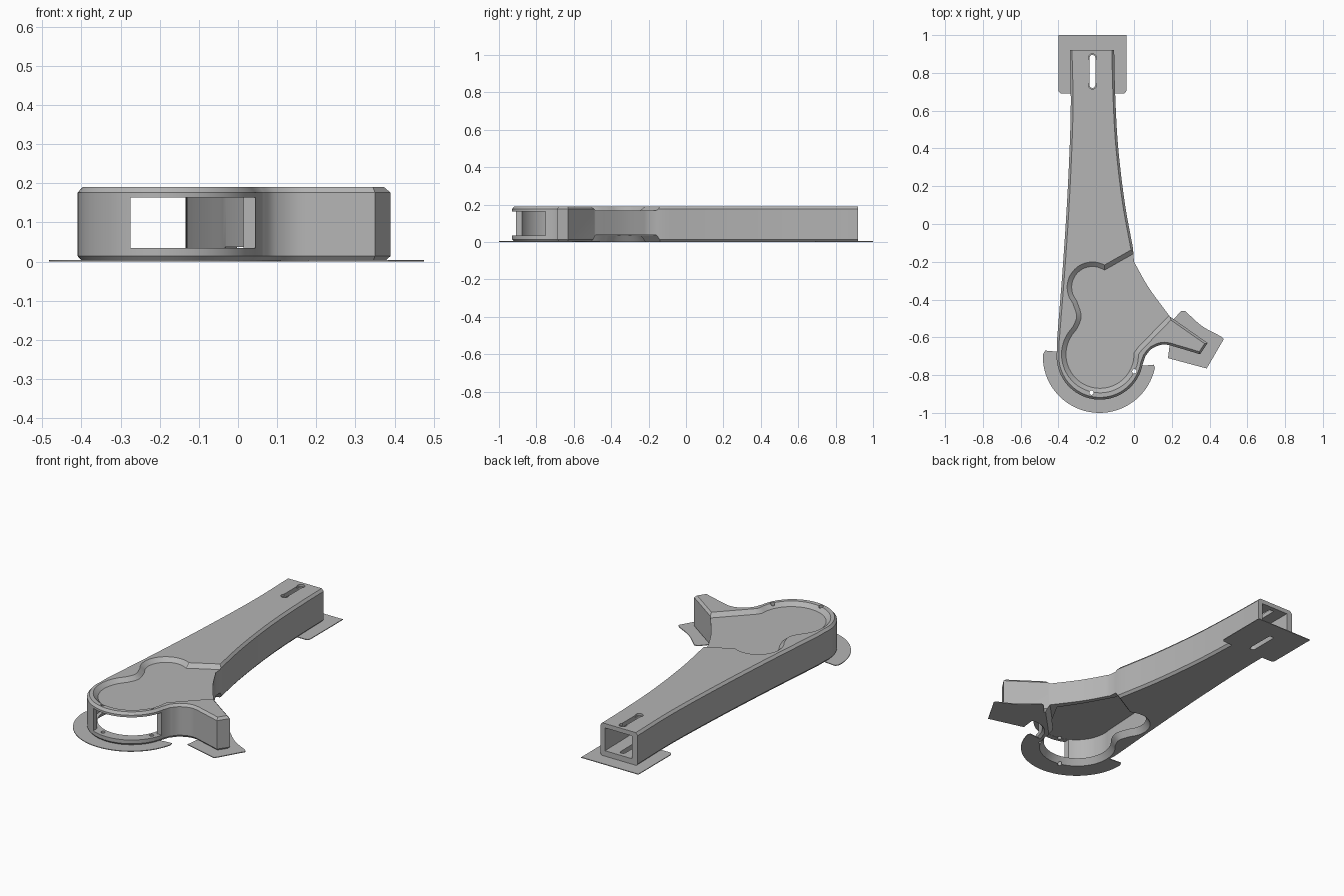
import bpy
import math
from mathutils import Vector

if "Cube" in bpy.data.objects:
    bpy.data.objects.remove(bpy.data.objects["Cube"], do_unlink=True)

H = 0.19             # body height
WALL = 0.035         # roof and floor thickness
TAIL = 0.92          # open tail end
HUB = (-0.18, -0.70)

grey = bpy.data.materials.new("plain grey")
grey.use_nodes = True
colour = (0.46, 0.46, 0.46, 1)
grey.diffuse_color = colour
grey.node_tree.nodes["Principled BSDF"].inputs["Base Color"].default_value = colour


def arc(c, r, a0, a1, n=24):
    angles = [math.radians(a0 + (a1 - a0) * i / n) for i in range(n + 1)]
    return [(c[0] + r * math.cos(a), c[1] + r * math.sin(a)) for a in angles]


def curve(pts, n=6):
    """Smooth path through a few points."""
    p = [Vector(q) for q in pts]
    p = [2 * p[0] - p[1]] + p + [2 * p[-1] - p[-2]]
    out = []
    for a, b, c, d in zip(p, p[1:], p[2:], p[3:]):
        for i in range(n):
            t = i / n
            out.append(tuple(b + (c - a) * t / 2 + (2 * a - 5 * b + 4 * c - d) * t * t / 2
                             + (3 * b - a - 3 * c + d) * t ** 3 / 2))
    return out + [tuple(pts[-1])]


def inset(pts, d):
    """Move a counterclockwise loop inwards by d."""
    out = []
    for i, q in enumerate(pts):
        a, b, c = Vector(pts[i - 1]), Vector(q), Vector(pts[(i + 1) % len(pts)])
        e, f = (b - a).normalized(), (c - b).normalized()
        n1, n2 = Vector((-e.y, e.x)), Vector((-f.y, f.x))
        m = (n1 + n2).normalized()
        out.append(tuple(b + m * d / max(m.dot(n1), 0.5)))
    return out


def loft(name, layers):
    """Closed solid from (loop, z) layers, bottom to top."""
    n = len(layers[0][0])
    verts = [(x, y, z) for loop, z in layers for x, y in loop]
    faces = [list(range(n))[::-1], list(range(len(verts) - n, len(verts)))]
    for k in range(len(layers) - 1):
        for i in range(n):
            j = (i + 1) % n
            faces.append([k * n + i, k * n + j, (k + 1) * n + j, (k + 1) * n + i])
    mesh = bpy.data.meshes.new(name)
    mesh.from_pydata(verts, [], faces)
    mesh.materials.append(grey)
    ob = bpy.data.objects.new(name, mesh)
    bpy.context.collection.objects.link(ob)
    return ob


def prism(name, loop, z0, z1):
    return loft(name, [(loop, z0), (loop, z1)])


def activate(ob):
    bpy.ops.object.select_all(action='DESELECT')
    ob.select_set(True)
    bpy.context.view_layer.objects.active = ob


def cut(ob, cutter):
    cutter.hide_render = True
    mod = ob.modifiers.new("cut", 'BOOLEAN')
    mod.operation = 'DIFFERENCE'
    mod.solver = 'EXACT'
    mod.object = cutter
    activate(ob)
    bpy.ops.object.modifier_apply(modifier=mod.name)
    bpy.data.objects.remove(cutter, do_unlink=True)


# Body: chamfered arm with a round hub and a foot
outline = (curve([(-0.34, TAIL), (-0.335, 0.6), (-0.35, 0.2), (-0.375, -0.2), (-0.408, -0.62)])
           + arc(HUB, 0.23, 172, 350, 36)
           + curve([(0.06, -0.70), (0.095, -0.66), (0.16, -0.638), (0.25, -0.66), (0.35, -0.69)])
           + [(0.39, -0.63)]
           + curve([(0.19, -0.49), (0.08, -0.34), (0, -0.2)])
           + curve([(-0.005, -0.13), (-0.05, 0.12), (-0.085, 0.42), (-0.1, 0.7), (-0.105, TAIL)]))
rim = [(x, TAIL if p[1] >= TAIL else y) for p, (x, y) in zip(outline, inset(outline, 0.012))]
body = loft("arm_body", [(rim, 0), (outline, 0.014), (outline, H - 0.014), (rim, H)])

# Hollow inside, open at the tail
hollow = (curve([(-0.305, 1), (-0.305, 0.6), (-0.32, 0.2), (-0.35, -0.2), (-0.373, -0.6)])
          + arc(HUB, 0.2, 168, 360, 36)
          + [(0.14, -0.48), (0.06, -0.36), (-0.03, -0.2)]
          + curve([(-0.04, -0.1), (-0.08, 0.12), (-0.115, 0.42), (-0.13, 0.7), (-0.135, 1)]))
cut(body, prism("hollow", hollow, WALL, H - WALL + 0.01))

# Sloped pocket: shallow on top, open underneath
pocket = (arc((-0.22, -0.335), 0.135, 62, 205)
          + curve([(-0.325, -0.42), (-0.305, -0.49), (-0.33, -0.555)])[:-1]
          + arc((-0.18, -0.69), 0.205, 145, 360, 36)
          + [(0.04, -0.67), (0.205, -0.5), (0.5, -0.2), (0.4, 0.1), (-0.005, -0.13)])
floor = inset(pocket, 0.025)
cut(body, loft("pocket_top", [(floor, H - WALL + 0.014), (pocket, H + 0.001)]))
cut(body, loft("pocket_bottom", [(pocket, -0.001), (floor, WALL + 0.002)]))

# Window through the hub wall
cut(body, prism("window", [(-0.275, -1), (0.06, -1), (0.06, -0.75), (-0.275, -0.75)],
                WALL, H - 0.026))

# Thin pads under the tail, hub and foot
PAD = 0.004
tail_pad = prism("tail_pad", arc((-0.06, 0.71), 0.02, -90, 0, 4)
                 + [(-0.04, 1), (-0.40, 1)] + arc((-0.38, 0.71), 0.02, 180, 270, 4), 0, PAD)
hub_pad = prism("hub_pad", arc((-0.18, -0.7), 0.215, -14, -186, 30)
                + curve([(-0.47, -0.67), (-0.48, -0.685)], 2)
                + arc((-0.183, -0.7), 0.3, 180, 348, 36)
                + [(0.105, -0.745)], 0, PAD)
foot_pad = prism("foot_pad", [(0.18, -0.71), (0.385, -0.765), (0.475, -0.61)]
                 + curve([(0.46, -0.595), (0.36, -0.54), (0.27, -0.46)])
                 + [(0.25, -0.46), (0.205, -0.51)], 0, PAD)

# Adjustment slot with a round seat at each end
for target in (body, tail_pad):
    slot = arc((-0.22, 0.88), 0.015, 0, 180, 8) + arc((-0.22, 0.735), 0.015, 180, 360, 8)
    cut(target, prism("slot", slot, -0.1, 0.3))
for y in (0.88, 0.735):
    cut(body, prism("seat", arc((-0.22, y), 0.021, 0, 345, 23), H - 0.012, 0.3))

# Small screw holes in the hub rim
for c in ((-0.225, -0.893), (0.002, -0.78)):
    for target in (body, hub_pad):
        cut(target, prism("screw_hole", arc(c, 0.012, 0, 330, 11), -0.1, 0.3))

activate(body)
bpy.ops.object.shade_smooth_by_angle(angle=math.radians(28))
